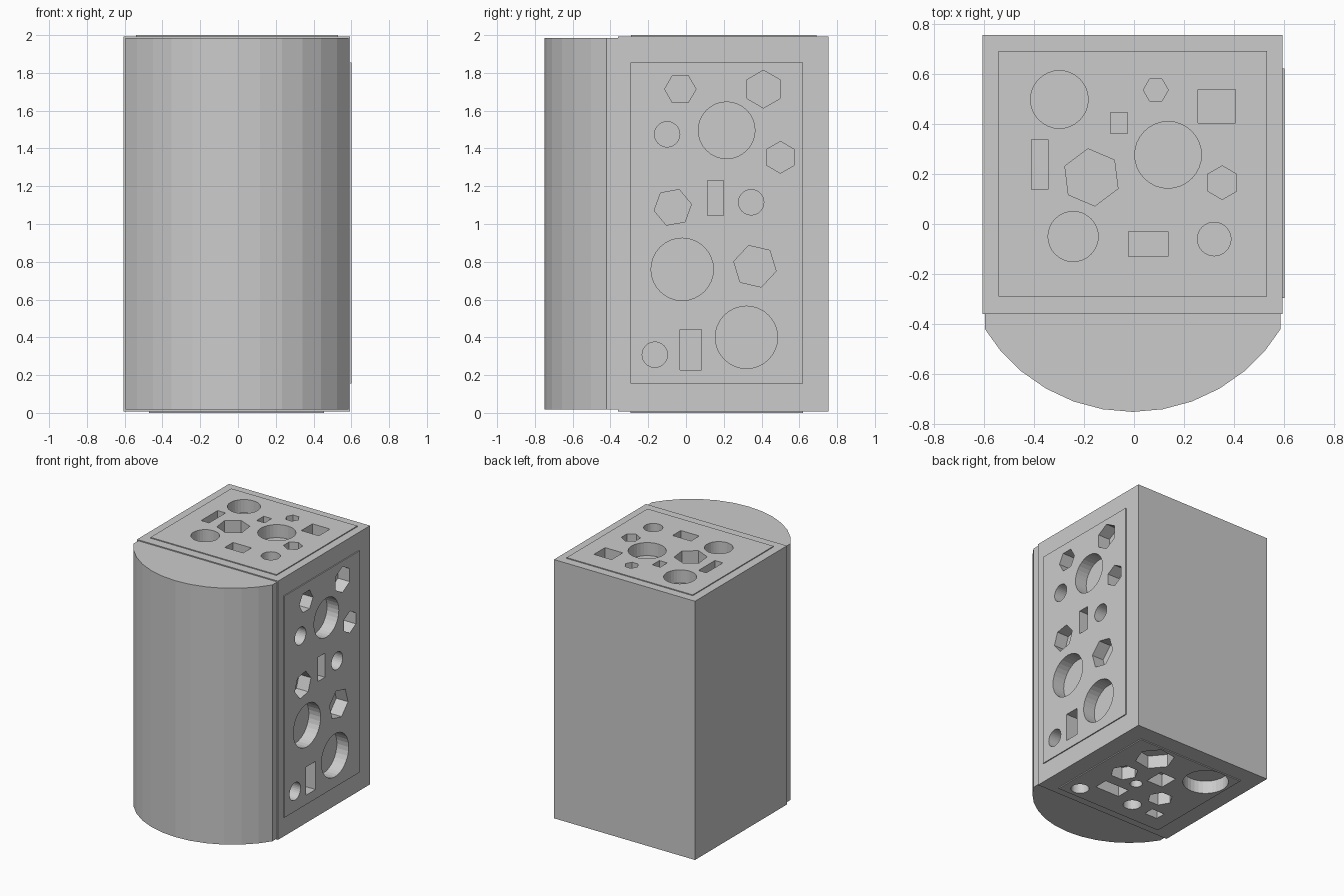
import bpy, bmesh
from math import sin, cos, pi, radians
from mathutils import Vector

if "Cube" in bpy.data.objects:
    bpy.data.objects.remove(bpy.data.objects["Cube"])

# Frames of the three drilled faces: (2D point, height along outward axis) -> 3D
TOP = lambda a, b, h: (a, b, h)
RIGHT = lambda a, b, h: (h, a, b)


def prism(bm, pts, frame, h0, h1):
    lo = [bm.verts.new(frame(a, b, h0)) for a, b in pts]
    hi = [bm.verts.new(frame(a, b, h1)) for a, b in pts]
    n = len(pts)
    bm.faces.new(lo[::-1])
    bm.faces.new(hi)
    for i in range(n):
        j = (i + 1) % n
        bm.faces.new((lo[i], lo[j], hi[j], hi[i]))


def rect(a, b, w, h):
    return [(a - w/2, b - h/2), (a + w/2, b - h/2), (a + w/2, b + h/2), (a - w/2, b + h/2)]


def ngon(a, b, r, n, deg=0):
    return [(a + r*cos(radians(deg) + 2*pi*i/n), b + r*sin(radians(deg) + 2*pi*i/n)) for i in range(n)]


def finish(bm, name, hidden=False):
    bmesh.ops.recalc_face_normals(bm, faces=bm.faces)
    me = bpy.data.meshes.new(name)
    bm.to_mesh(me)
    bm.free()
    ob = bpy.data.objects.new(name, me)
    bpy.context.collection.objects.link(ob)
    ob.hide_render = hidden
    return ob


def solid(name, pts, frame, h0, h1, hidden=False):
    bm = bmesh.new()
    prism(bm, pts, frame, h0, h1)
    return finish(bm, name, hidden)


def box_pts(a0, a1, b0, b1):
    return [(a0, b0), (a1, b0), (a1, b1), (a0, b1)]


# Main block
body = solid("block_body", box_pts(-0.605, 0.592, -0.36, 0.755), TOP, 0.008, 1.993)

# Curved front
R, cy = 0.692, -0.058
arc = [(R*sin(radians(t)), cy - R*cos(radians(t)))
       for t in [-58.5] + list(range(-50, 51, 10)) + [58.5]]
arc = [(x - 0.005, y) for x, y in arc]
solid("curved_front", arc + [(arc[-1][0], -0.34), (arc[0][0], -0.34)], TOP, 0.018, 1.985)

# Slightly raised panels, merged into the block
panels = [
    solid("top_panel", box_pts(-0.54, 0.53, -0.29, 0.69), TOP, 1.95, 2.0, True),
    solid("bottom_panel", box_pts(-0.47, 0.455, -0.295, 0.62), TOP, 0.0, 0.05, True),
    solid("right_panel", box_pts(-0.295, 0.62, 0.155, 1.855), RIGHT, 0.55, 0.60, True),
]

# Hole layouts: circles (a, b, r), hexagons (a, b, r, angle), rectangles (a, b, w, h)
D = 0.1
faces = [
    (TOP, 2.0 - D, 2.1,
     [(-0.298, 0.497, 0.115), (0.136, 0.276, 0.133), (-0.243, -0.05, 0.1), (0.32, -0.06, 0.067)],
     [(0.087, 0.535, 0.05, 0), (0.352, 0.165, 0.067, 30), (-0.17, 0.186, 0.115, -23)],
     [(0.33, 0.47, 0.15, 0.135), (-0.06, 0.403, 0.067, 0.085), (-0.376, 0.238, 0.067, 0.2),
      (0.057, -0.08, 0.157, 0.1)]),
    (TOP, -0.1, D,
     [(-0.287, 0.453, 0.163), (0.338, -0.197, 0.065), (-0.095, -0.133, 0.065), (0.075, 0.114, 0.045)],
     [(0.20, 0.47, 0.14, 10), (0.24, 0.18, 0.1, 0), (-0.194, 0.06, 0.09, 0)],
     [(-0.026, 0.273, 0.14, 0.15), (0.162, -0.05, 0.21, 0.11), (-0.30, -0.13, 0.11, 0.08)]),
    (RIGHT, 0.6 - D, 0.7,
     [(0.215, 1.496, 0.15), (-0.1, 1.475, 0.067), (0.345, 1.115, 0.067), (-0.02, 0.76, 0.165),
      (0.32, 0.4, 0.165), (-0.165, 0.308, 0.067)],
     [(-0.03, 1.714, 0.083, 0), (0.41, 1.714, 0.1, 30), (0.5, 1.353, 0.084, 30),
      (-0.07, 1.088, 0.1, 10), (0.365, 0.776, 0.115, -13)],
     [(0.155, 1.137, 0.085, 0.185), (0.025, 0.335, 0.115, 0.215)]),
]

bm = bmesh.new()
for frame, h0, h1, circles, hexes, rects in faces:
    for a, b, r in circles:
        prism(bm, ngon(a, b, r, 32), frame, h0, h1)
    for a, b, r, deg in hexes:
        prism(bm, ngon(a, b, r, 6, deg), frame, h0, h1)
    for q in rects:
        prism(bm, rect(*q), frame, h0, h1)
cutter = finish(bm, "hole_cutter", True)

# Merge panels, then sink the holes
for ob, op in [(p, 'UNION') for p in panels] + [(cutter, 'DIFFERENCE')]:
    m = body.modifiers.new(ob.name, 'BOOLEAN')
    m.operation = op
    m.solver = 'EXACT'
    m.object = ob
